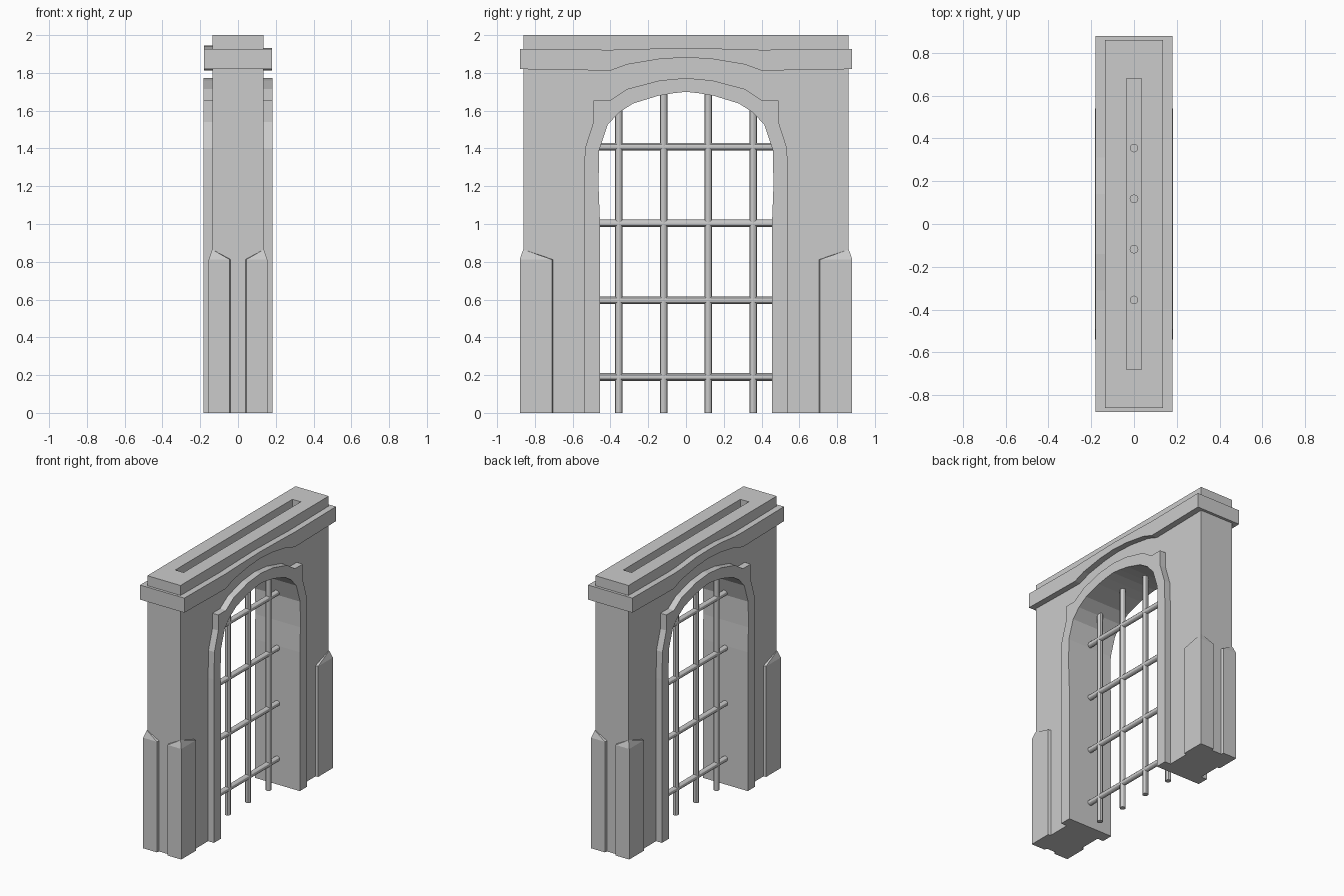
import bpy, bmesh
from mathutils import Vector

if "Cube" in bpy.data.objects:
    bpy.data.objects.remove(bpy.data.objects["Cube"])


def make_object(name, bm):
    bmesh.ops.recalc_face_normals(bm, faces=bm.faces[:])
    mesh = bpy.data.meshes.new(name)
    bm.to_mesh(mesh)
    bm.free()
    obj = bpy.data.objects.new(name, mesh)
    bpy.context.collection.objects.link(obj)
    return obj


def extrude_x(name, outline, x0, x1):
    """Extrude a closed (y, z) outline from x0 to x1."""
    bm = bmesh.new()
    face = bm.faces.new([bm.verts.new((x0, y, z)) for y, z in outline])
    ret = bmesh.ops.extrude_face_region(bm, geom=[face])
    verts = [g for g in ret["geom"] if isinstance(g, bmesh.types.BMVert)]
    bmesh.ops.translate(bm, verts=verts, vec=(x1 - x0, 0, 0))
    return make_object(name, bm)


def mirrored(half):
    """Full left-to-right path from a half path ending on y = 0."""
    return [(-y, z) for y, z in half] + [(y, z) for y, z in reversed(half[:-1])]


def box(name, lo, hi):
    return extrude_x(name, [(lo[1], lo[2]), (hi[1], lo[2]), (hi[1], hi[2]), (lo[1], hi[2])], lo[0], hi[0])


def bar(name, start, end, radius=0.02):
    start, end = Vector(start), Vector(end)
    d = end - start
    bpy.ops.mesh.primitive_cylinder_add(vertices=12, radius=radius, depth=d.length,
                                        location=(start + end) / 2,
                                        rotation=d.to_track_quat('Z', 'Y').to_euler())
    obj = bpy.context.object
    obj.name = name
    bpy.ops.object.shade_smooth_by_angle()


BODY_X, BODY_Y = 0.135, 0.86

# Arch opening and surround profiles
arch = mirrored([(0.456, 0), (0.456, 1.02), (0.463, 1.2), (0.46, 1.39), (0.415, 1.525), (0.355, 1.59),
                 (0.28, 1.638), (0.15, 1.678), (0.07, 1.692), (0, 1.70)])
surround = mirrored([(0.54, 0), (0.54, 1.2), (0.535, 1.40), (0.49, 1.54), (0.49, 1.655), (0.40, 1.655),
                     (0.31, 1.715), (0.14, 1.76), (0, 1.773)])

# Wall with arched doorway
wall = extrude_x("wall", [(-BODY_Y, 0), (-BODY_Y, 2), (BODY_Y, 2), (BODY_Y, 0)] + arch[::-1],
                 -BODY_X, BODY_X)

# Portcullis slot in the top
cutter = box("slot_cutter", (-0.034, -0.68, 1.8), (0.034, 0.68, 2.1))
cutter.hide_render = True
cutter.hide_set(True)
mod = wall.modifiers.new("slot", 'BOOLEAN')
mod.operation = 'DIFFERENCE'
mod.solver = 'EXACT'
mod.object = cutter

# Raised arch surround and curved cornice on both faces
for side, label, top in ((-1, "back", 1.945), (1, "front", 1.932)):
    extrude_x("arch_surround_" + label, surround + arch[::-1], side * BODY_X, side * 0.183)
    lower = mirrored([(0.88, 1.82), (0.40, 1.812), (0.31, 1.845), (0.14, 1.873), (0, 1.882)])
    upper = mirrored([(0.88, 1.927), (0.40, 1.922), (0.31, 1.925), (0.14, top - 0.003), (0, top)])
    extrude_x("cornice_" + label, lower + upper[::-1], side * 0.12, side * 0.18)

# Cornice returns on the ends
for side, label in ((-1, "left"), (1, "right")):
    a, b = sorted((side * 0.85, side * 0.88))
    box("cornice_end_" + label, (-0.12, a, 1.82), (0.12, b, 1.927))

# Corner buttresses with pyramid caps peaking on the wall corner
for sx in (-1, 1):
    for sy in (-1, 1):
        plan = [(0.036, 0.85), (0.044, 0.88), (0.155, 0.88), (0.155, 0.71), (0.12, 0.70), (0.036, 0.70)]
        bm = bmesh.new()
        low = [bm.verts.new((sx * x, sy * y, 0)) for x, y in plan]
        high = [bm.verts.new((sx * x, sy * y, 0.812)) for x, y in plan]
        apex = bm.verts.new((sx * 0.137, sy * 0.862, 0.865))
        bm.faces.new(low)
        for i in range(len(plan)):
            j = (i + 1) % len(plan)
            bm.faces.new((low[i], low[j], high[j], high[i]))
            bm.faces.new((high[i], high[j], apex))
        make_object("corner_buttress", bm)

# Portcullis grid
for y in (-0.355, -0.118, 0.118, 0.355):
    bar("gate_upright", (0, y, 0), (0, y, 1.82))
for z in (0.19, 0.597, 1.003, 1.41):
    bar("gate_crossbar", (0, -0.48, z), (0, 0.48, z))
